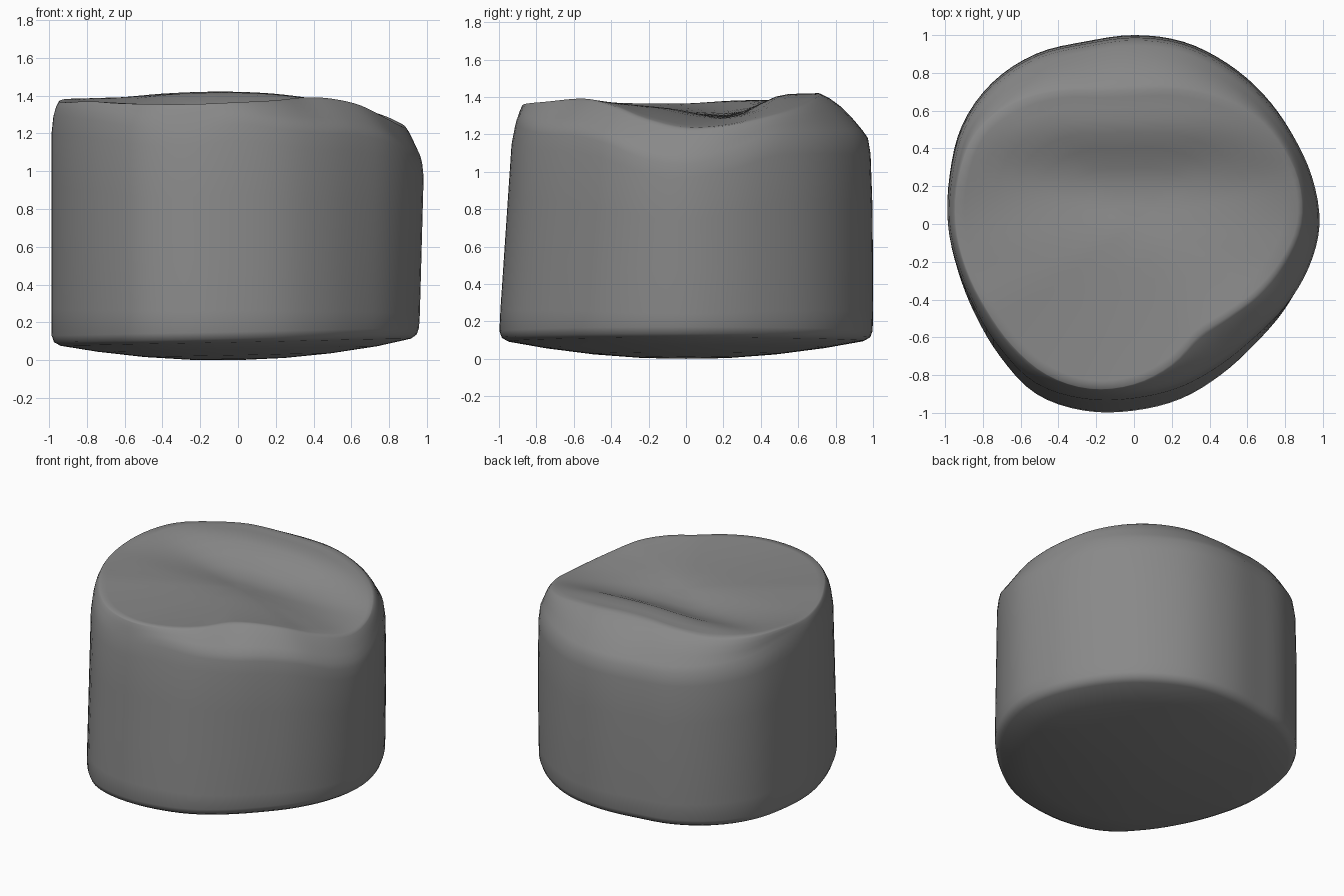
import bpy, bmesh
from math import sin, cos, pi, exp

if "Cube" in bpy.data.objects:
    bpy.data.objects.remove(bpy.data.objects["Cube"])

# Every 15 degrees from +x: outline radius, shoulder height, top-rim fraction, top-rim height
SECTIONS = [
    (.985, 1.06, .92, 1.23), (.980, 1.11, .94, 1.25), (.970, 1.19, .92, 1.30), (.975, 1.20, .87, 1.345),
    (.985, 1.20, .80, 1.385), (1.00, 1.20, .74, 1.41), (1.00, 1.20, .71, 1.42), (1.00, 1.20, .73, 1.42),
    (1.04, 1.20, .78, 1.41), (1.06, 1.22, .85, 1.39), (1.05, 1.25, .92, 1.385), (1.01, 1.30, .95, 1.38),
    (.985, 1.31, .955, 1.365), (.965, 1.31, .95, 1.365), (.970, 1.30, .93, 1.37), (1.00, 1.28, .91, 1.36),
    (1.04, 1.25, .885, 1.355), (1.025, 1.24, .88, 1.355), (.990, 1.27, .855, 1.365), (.960, 1.24, .80, 1.375),
    (.925, 1.22, .74, 1.39), (.910, 1.21, .77, 1.385), (.930, 1.17, .82, 1.35), (.960, 1.09, .87, 1.28)]
N = 96


def section(i):
    """Smooth periodic interpolation of the section table."""
    u = i * len(SECTIONS) / N
    k, t = int(u), u - int(u)
    a, b, c, d = (SECTIONS[(k + j) % len(SECTIONS)] for j in (-1, 0, 1, 2))
    return [q + .5 * t * (r - p + t * (2 * p - 5 * q + 4 * r - s + t * (3 * (q - r) + s - p)))
            for p, q, r, s in zip(a, b, c, d)]


def top_z(g, y, zt):
    """Top surface: a shallow trench in front of a rounded back ridge."""
    trench = .06 * exp(-((y - .22) / .22) ** 2)
    ridge = .07 * exp(-((y - .56) / .16) ** 2)
    return 1.345 + (zt - 1.345) * g * g + (ridge - trench) * (1 - g * g)


def column(i):
    """Points from bottom centre outwards, up the wall, then inwards over the top."""
    ang = 2 * pi * i / N
    r, zw, f, zt = section(i)
    ca, sa = cos(ang), sin(ang)
    back = max(0, sa)
    tilt = .02 * ca
    pts = []

    def add(k, z, lean):
        x, y = r * k * ca, r * k * sa
        # front wall leans back, right wall leans slightly outwards
        y += .075 * lean * max(0, -sa)
        x -= .025 * (1 - lean) * max(0, ca) ** 3
        pts.append((x, y, z))

    # domed underside and rounded bottom edge
    for k in (.25, .5, .75, .95):
        pts.append((r * k * ca, r * k * sa, .105 * k * k + tilt * k))
    pts[-1] = (pts[-1][0] - .02 * max(0, ca) ** 3,) + pts[-1][1:]
    add(.985, .115 + tilt, 0)
    add(.998, .15 + tilt, 0)
    # wall
    for t in (.1, .35, .65, .9):
        add(1 - .02 * back * t ** 4, .15 + t * (zw - .15), t)
    shrink = .98 - .035 * back
    add((1 + shrink) / 2, zw - .02, 1)
    # chamfered shoulder, rounder at the back
    for t, bulge in ((0, .02), (.25, .02), (.5, .018), (.75, .012), (.9, .005), (1, 0)):
        k = shrink + (f - shrink) * t
        add(k, zw + (zt - zw) * t + bulge + .08 * back * t * (1 - t), 1 - t)
    # hollowed top
    for g in (.95, .87, .78, .68, .56, .42, .28, .14):
        y = r * f * g * sa
        pts.append((r * f * g * ca, y, top_z(g, y, zt)))
    return pts


bm = bmesh.new()
cols = [[bm.verts.new(p) for p in column(i)] for i in range(N)]
low = bm.verts.new((0, 0, 0))
high = bm.verts.new((0, 0, top_z(0, 0, 1.345)))
for i in range(N):
    a, b = cols[i], cols[(i + 1) % N]
    bm.faces.new((low, b[0], a[0]))
    for j in range(len(a) - 1):
        bm.faces.new((a[j], b[j], b[j + 1], a[j + 1]))
    bm.faces.new((a[-1], b[-1], high))
bmesh.ops.recalc_face_normals(bm, faces=bm.faces)
for face in bm.faces:
    face.smooth = True

# worn stone stump
mesh = bpy.data.meshes.new("stone_block")
bm.to_mesh(mesh)
bm.free()
stone = bpy.data.objects.new("stone_block", mesh)
bpy.context.collection.objects.link(stone)

# dark grey stone
mat = bpy.data.materials.new("dark_stone")
mat.diffuse_color = (.25, .25, .25, 1)
mat.use_nodes = True
mat.node_tree.nodes["Principled BSDF"].inputs["Base Color"].default_value = mat.diffuse_color
mesh.materials.append(mat)
